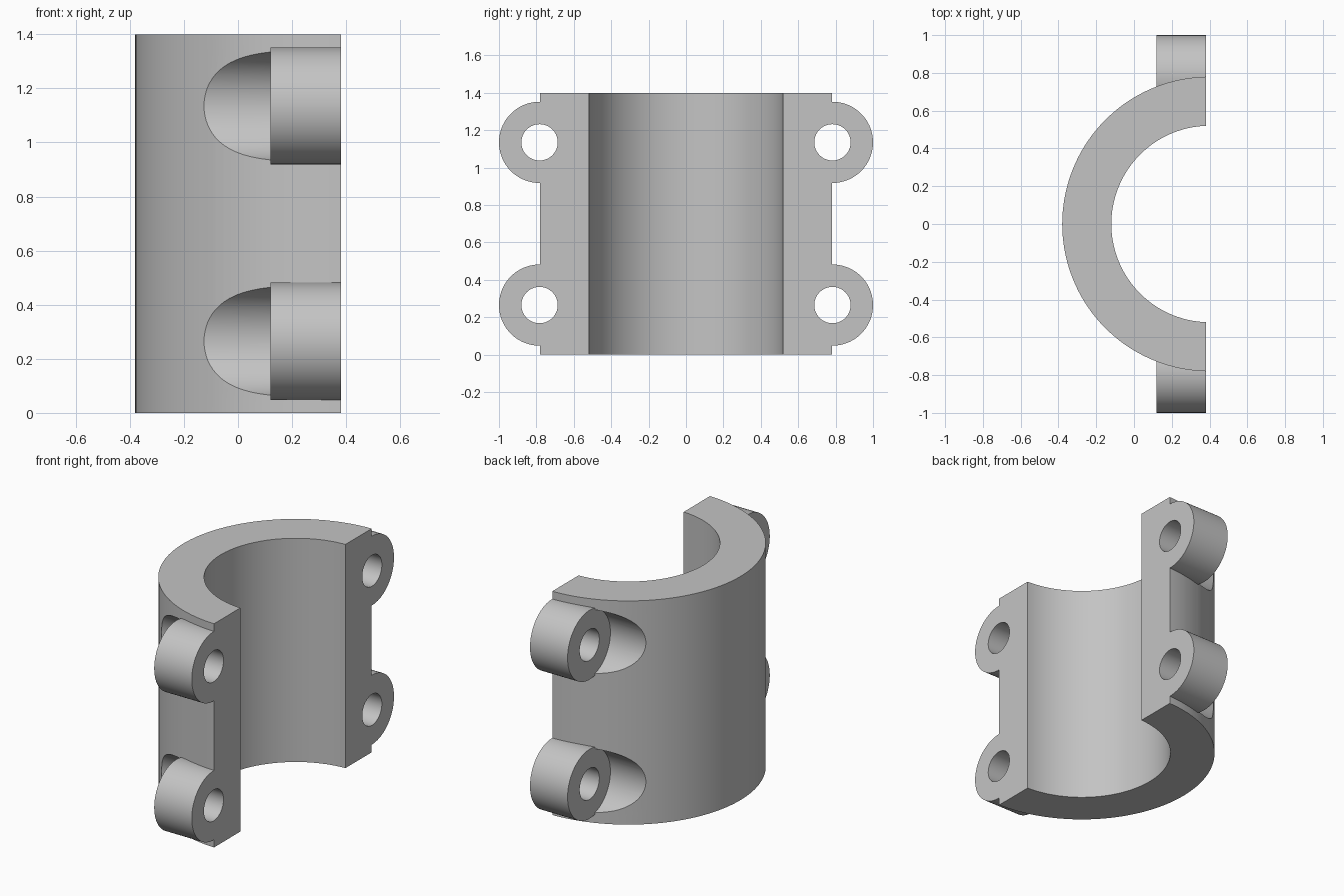
import bpy
import math
from mathutils import Matrix, Vector

cube = bpy.data.objects.get("Cube")
if cube:
    bpy.data.objects.remove(cube, do_unlink=True)

import bmesh

HEIGHT = 1.4
AXIS_X = 0.40                 # axis of the bore
OUTER, INNER = 0.78, 0.52
SPLIT_X = 0.38                # flat mating face
LUG_BACK = 0.12
LUG_Y, LUG_Z = 0.783, (0.265, 1.135)

grey = bpy.data.materials.new("plain grey")
grey.use_nodes = True
colour = (0.55, 0.55, 0.55, 1)
grey.diffuse_color = colour
grey.node_tree.nodes["Principled BSDF"].inputs["Base Color"].default_value = colour


def make_object(name, bm):
    bmesh.ops.recalc_face_normals(bm, faces=bm.faces)
    mesh = bpy.data.meshes.new(name)
    bm.to_mesh(mesh)
    bm.free()
    mesh.materials.append(grey)
    obj = bpy.data.objects.new(name, mesh)
    bpy.context.collection.objects.link(obj)
    return obj


def x_cylinders(name, radius, x0, x1):
    """Four matching cylinders along x, one at each lug position."""
    bm = bmesh.new()
    for side in (-1, 1):
        for z in LUG_Z:
            place = Matrix.Translation(((x0 + x1) / 2, side * LUG_Y, z))
            bmesh.ops.create_cone(bm, cap_ends=True, segments=72,
                                  radius1=radius, radius2=radius, depth=x1 - x0,
                                  matrix=place @ Matrix.Rotation(math.pi / 2, 4, 'Y'))
    return make_object(name, bm)


def arc(radius, steps=72):
    """Arc from the front split edge round the -x side to the back one."""
    start = math.acos((SPLIT_X - AXIS_X) / radius)
    points = []
    for i in range(steps + 1):
        a = start + (2 * math.pi - 2 * start) * i / steps
        points.append(Vector((AXIS_X + radius * math.cos(a), radius * math.sin(a), 0)))
    points[0].x = points[-1].x = SPLIT_X
    return points


# Half-ring shell
bm = bmesh.new()
outline = arc(OUTER) + arc(INNER)[::-1]
base = bm.faces.new([bm.verts.new(p) for p in outline])
raised = bmesh.ops.extrude_face_region(bm, geom=[base])
top = [v for v in raised["geom"] if isinstance(v, bmesh.types.BMVert)]
bmesh.ops.translate(bm, verts=top, vec=(0, 0, HEIGHT))
clamp = make_object("half_clamp", bm)

# Bolt-head pockets, lugs and bolt holes
pockets = x_cylinders("pocket_cutter", 0.207, -0.6, LUG_BACK + 0.005)
lugs = x_cylinders("bolt_lugs", 0.217, LUG_BACK, SPLIT_X)
holes = x_cylinders("hole_cutter", 0.097, 0, 0.5)

bpy.ops.object.select_all(action='DESELECT')
bpy.context.view_layer.objects.active = clamp
clamp.select_set(True)
for tool, operation in ((pockets, 'DIFFERENCE'), (lugs, 'UNION'), (holes, 'DIFFERENCE')):
    mod = clamp.modifiers.new(tool.name, 'BOOLEAN')
    mod.object = tool
    mod.operation = operation
    mod.solver = 'EXACT'
    bpy.ops.object.modifier_apply(modifier=mod.name)
    bpy.data.objects.remove(tool, do_unlink=True)

bpy.ops.object.shade_smooth_by_angle(angle=math.radians(30))
